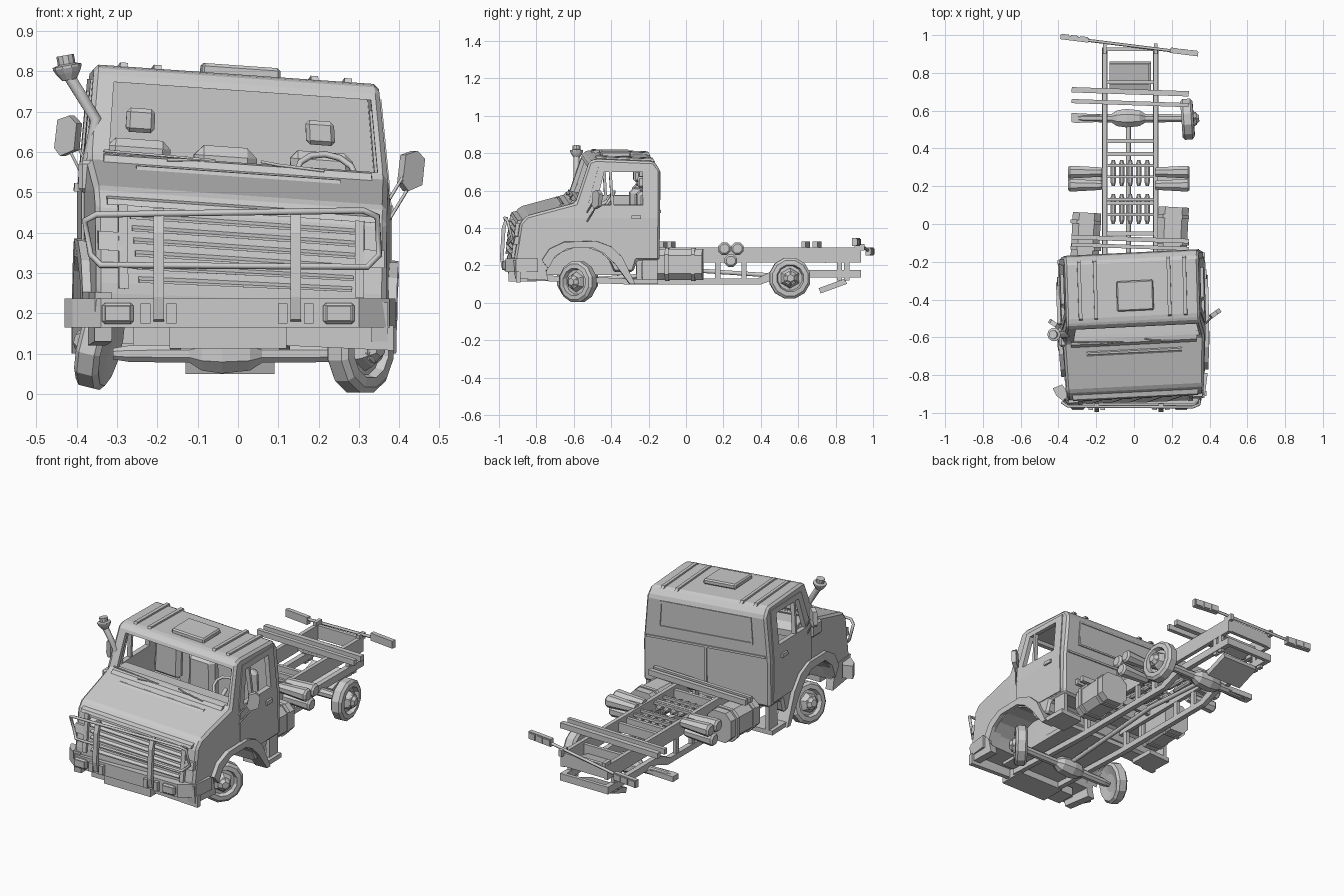
import bpy, bmesh, math
from mathutils import Matrix, Vector

if "Cube" in bpy.data.objects:
    bpy.data.objects.remove(bpy.data.objects["Cube"])


def lean(v):
    """Cab skew: narrower roof, slight yaw and a sag to one side."""
    x, y, z = v
    up = min(1, max(0, (z - .13) / .22))
    x *= 1 - .07 * max(0, (z - .48) / .3) - .05 * max(0, (-.6 - y) / .3)
    return Vector((x - .03 * (y + .65), y + .05 * x, z - .07 * x * up))


def make(name, bm, cab=False):
    bmesh.ops.recalc_face_normals(bm, faces=bm.faces)
    if cab:
        for v in bm.verts:
            v.co = lean(v.co)
    me = bpy.data.meshes.new(name)
    bm.to_mesh(me)
    bm.free()
    ob = bpy.data.objects.new(name, me)
    bpy.context.collection.objects.link(ob)
    return ob


def prism(name, pts, a, b, axis='x', cab=False, bev=0, rot=None):
    put = {'x': lambda p, t: (t, p[0], p[1]), 'y': lambda p, t: (p[0], t, p[1]),
           'z': lambda p, t: (p[0], p[1], t)}[axis]
    bm = bmesh.new()
    lo = [bm.verts.new(put(p, a)) for p in pts]
    hi = [bm.verts.new(put(p, b)) for p in pts]
    bm.faces.new(lo)
    bm.faces.new(hi)
    for i in range(len(pts)):
        j = (i + 1) % len(pts)
        bm.faces.new((lo[i], lo[j], hi[j], hi[i]))
    bmesh.ops.recalc_face_normals(bm, faces=bm.faces)
    if bev:
        bmesh.ops.bevel(bm, geom=bm.edges[:], offset=bev, segments=1, affect='EDGES', profile=.5)
    if rot:
        c = sum((v.co for v in bm.verts), Vector()) / len(bm.verts)
        bmesh.ops.rotate(bm, cent=c, verts=bm.verts, matrix=Matrix.Rotation(math.radians(rot[0]), 3, rot[1]))
    return make(name, bm, cab)


def box(name, x0, x1, y0, y1, z0, z1, **kw):
    return prism(name, [(x0, y0), (x1, y0), (x1, y1), (x0, y1)], z0, z1, 'z', **kw)


def lathe(name, prof, loc, n=12, axis='x', turn=0, camber=0):
    """Spin (radius, offset) pairs around an axis."""
    bm = bmesh.new()
    rings = [[bm.verts.new((o, r * math.cos(t), r * math.sin(t)))
              for t in [2 * math.pi * (k + .5) / n for k in range(n)]] for r, o in prof]
    for p, q in zip(rings, rings[1:]):
        for k in range(n):
            bm.faces.new((p[k], p[(k + 1) % n], q[(k + 1) % n], q[k]))
    bm.faces.new(rings[0])
    bm.faces.new(rings[-1])
    m = {'x': Matrix(), 'y': Matrix.Rotation(math.pi / 2, 4, 'Z'), 'z': Matrix.Rotation(-math.pi / 2, 4, 'Y')}[axis]
    bm.transform(Matrix.Translation(loc) @ Matrix.Rotation(math.radians(camber), 4, 'Y')
                 @ Matrix.Rotation(math.radians(turn), 4, 'Z') @ m)
    return make(name, bm)


def tube(name, pts, r, closed=False, cab=False):
    cu = bpy.data.curves.new(name, 'CURVE')
    cu.dimensions, cu.bevel_depth, cu.bevel_resolution, cu.use_fill_caps = '3D', r, 1, True
    sp = cu.splines.new('POLY')
    sp.points.add(len(pts) - 1)
    for p, c in zip(sp.points, pts):
        p.co = (*(lean(c) if cab else c), 1)
    sp.use_cyclic_u = closed
    tmp = bpy.data.objects.new(name + '_path', cu)
    bpy.context.collection.objects.link(tmp)
    me = bpy.data.meshes.new_from_object(tmp.evaluated_get(bpy.context.evaluated_depsgraph_get()))
    bpy.data.objects.remove(tmp)
    ob = bpy.data.objects.new(name, me)
    bpy.context.collection.objects.link(ob)


def carve(ob, cutters):
    """Cut the openings while square, then slice at the bend lines and skew."""
    for c in cutters:
        m = ob.modifiers.new('cut', 'BOOLEAN')
        m.operation, m.object, m.solver = 'DIFFERENCE', c, 'EXACT'
    bpy.context.view_layer.update()
    me = bpy.data.meshes.new_from_object(ob.evaluated_get(bpy.context.evaluated_depsgraph_get()))
    ob.modifiers.clear()
    bm = bmesh.new()
    bm.from_mesh(me)
    for co, no in (((0, 0, .35), (0, 0, 1)), ((0, 0, .48), (0, 0, 1)), ((0, -.6, 0), (0, 1, 0))):
        bmesh.ops.bisect_plane(bm, geom=bm.verts[:] + bm.edges[:] + bm.faces[:], dist=1e-5, plane_co=co, plane_no=no)
    bmesh.ops.triangulate(bm, faces=[f for f in bm.faces if len(f.verts) > 4])
    for v in bm.verts:
        v.co = lean(v.co)
    bm.to_mesh(me)
    bm.free()
    ob.data = me


# cab shell, hollowed, with open windows and wheel wells
body = prism('cab_body', [(-.16, .24), (-.155, .735), (-.19, .78), (-.5, .793), (-.535, .78), (-.61, .56),
             (-.87, .49), (-.905, .45), (-.935, .25), (-.93, .17), (-.3, .17), (-.28, .24)],
             -.38, .38, bev=.012)
cabin = prism('cut_cabin', [(-.18, .36), (-.18, .762), (-.515, .77), (-.582, .565), (-.5, .55), (-.5, .36)], -.358, .358)
shield = prism('cut_windscreen', [(-.75, .573), (-.4, .573), (-.4, .752), (-.75, .752)], -.325, .355)
window = prism('cut_window', [(-.5, .55), (-.455, .725), (-.25, .725), (-.25, .55)], -.6, .6)
wells = [lathe('cut_well', [(.19, .2 * s), (.19, .5 * s)], (0, -.58, .13), 16) for s in (-1, 1)]
carve(body, [cabin, shield, window] + wells)
for s in (-1, 1):
    side = 'right' if s > 0 else 'left'
    door = prism(side + '_door', [(-.54, .33), (-.54, .56), (-.485, .755), (-.2, .755), (-.19, .26), (-.36, .26),
                 (-.43, .33)], s * .374, s * .385)
    carve(door, [window])
    prism(side + '_window_post', [(-.42, .55), (-.43, .725), (-.415, .725), (-.405, .55)], s * .36, s * .384, cab=True)
    box(side + '_door_handle', *sorted((s * .384, s * .396)), -.31, -.26, .475, .495, cab=True)
    # wheel arch flare, skirt and step
    prism(side + '_arch_flare', [(-.79, .24), (-.75, .31), (-.67, .353), (-.5, .358), (-.42, .325), (-.36, .26), (-.29, .1),
          (-.32, .1), (-.4, .22), (-.46, .285), (-.52, .318), (-.65, .315), (-.72, .265), (-.755, .19)],
          s * .33, s * .402, cab=True)
    prism(side + '_front_skirt', [(-.93, .13), (-.94, .24), (-.78, .24), (-.755, .12)], s * .34, s * .385, cab=True)
    box(side + '_step', *sorted((s * .25, s * .39)), -.31, -.17, .10, .125, cab=True)
    box(side + '_step_hanger', *sorted((s * .35, s * .37)), -.25, -.17, .12, .25, cab=True)
    prism(side + '_corner_light', [(-.9, .335), (-.94, .335), (-.93, .38), (-.89, .38)], s * .31, s * .375, cab=True)
    # seat with headrest
    cx = -.24 if s < 0 else .225
    box(side + '_seat', cx - .08, cx + .08, -.4, -.24, .36, .43, cab=True, bev=.012)
    box(side + '_seat_back', cx - .08, cx + .08, -.275, -.22, .42, .615, cab=True, bev=.02)
    box(side + '_headrest', cx - .037, cx + .037, -.27, -.235, .632, .692, cab=True, bev=.01)
    tube(side + '_wiper', [(.02 + s * .2, -.63, .568), (.02 + s * .08, -.62, .575), (.03 + s * .2 - .17, -.61, .58)],
         .004, cab=True)
    # roof ribs
    for rx in (.21, .3):
        prism(side + '_roof_rib', [(-.5, .785), (-.49, .802), (-.19, .79), (-.18, .775)], s * rx - .01, s * rx + .01, cab=True)

box('middle_seat_back', -.1, .06, -.3, -.22, .36, .612, cab=True, bev=.025)
prism('dashboard', [(-.58, .5), (-.58, .566), (-.5, .563), (-.46, .535), (-.46, .5)], -.34, .34, cab=True)
tube('steering_wheel', [(.23 + .075 * math.cos(t), -.43 + .035 * math.sin(t), .56 + .05 * math.sin(t))
     for t in [k * math.pi / 6 for k in range(12)]], .008, True, cab=True)
tube('steering_column', [(.23, -.43, .56), (.23, -.5, .52)], .012, cab=True)
box('roof_hatch', -.09, .12, -.46, -.3, .785, .815, cab=True, bev=.007)
prism('windscreen_cowl', [(-.64, .55), (-.625, .57), (-.6, .574), (-.6, .555)], -.34, .34, cab=True)
prism('bonnet_ridge', [(-.69, .538), (-.68, .548), (-.67, .549), (-.66, .543)], -.26, .26, cab=True)
for x0, x1, z0, z1 in ((-.29, .29, .57, .58), (-.29, .29, .71, .72), (-.29, -.28, .58, .71),
                       (.28, .29, .58, .71), (-.36, .36, .505, .517), (-.006, .006, .26, .505)):
    box('rear_wall_rib', x0, x1, -.165, -.151, z0, z1, cab=True)

# grille slats and surround
for i in range(6):
    z = .265 + i * .03
    y = -.935 + (z - .25) * .15
    prism('grille_slat', [(y + .01, z + .018), (y - .014, z + .006), (y - .014, z), (y + .01, z)],
          -.27 - i * .004, .29 + i * .004, cab=True)
for x in (-.31, .31):
    prism('grille_side', [(-.93, .25), (-.95, .25), (-.925, .45), (-.9, .45)], x - .012, x + .012, cab=True)
prism('grille_top', [(-.9, .447), (-.922, .447), (-.915, .462), (-.89, .468)], -.35, .35, cab=True)

# bumper, headlights, underguard
prism('bumper', [(-.43, -.87), (-.41, -.91), (-.34, -.965), (.3, -.965), (.375, -.91), (.39, -.79), (.35, -.79),
      (.32, -.89), (-.35, -.89), (-.38, -.85)], .165, .237, 'z')
for x in (-.298, .25):
    box('headlight', x - .039, x + .039, -.98, -.95, .174, .226, bev=.007)
    box('headlight_lens', x - .03, x + .03, -.984, -.96, .182, .218)
box('underguard', -.17, .12, -.95, -.80, .113, .167)
box('underguard_side', -.26, -.17, -.93, -.82, .12, .167)
prism('lower_apron', [(.12, .12), (.385, .108), (.385, .17), (.12, .17)], -.91, -.885, 'y')
box('cab_underside', -.2, .2, -.85, -.3, .15, .175)

# bull bar
top = [(-.35, -.965, .445), (.31, -.97, .455), (.345, -.955, .44), (.35, -.93, .345), (.32, -.955, .315),
       (-.34, -.955, .32), (-.365, -.93, .345), (-.38, -.945, .43)]
tube('bull_bar_loop', top, .008, True)
for x in (-.197, .143):
    prism('bull_bar_upright', [(-.965, .18), (-.985, .185), (-.995, .24), (-.985, .40), (-.965, .46), (-.95, .46),
          (-.965, .395), (-.975, .24)], x - .013, x + .013)
    for d in (-.032, .032):
        box('bull_bar_foot', x + d - .012, x + d + .012, -.985, -.95, .175, .225)

# snorkel with cap
tube('snorkel_pipe', [(-.37, -.6, .50), (-.375, -.6, .56), (-.352, -.585, .68), (-.395, -.585, .75), (-.42, -.585, .79)], .016)
box('snorkel_base', -.395, -.34, -.65, -.56, .50, .58, bev=.01)
lathe('snorkel_cap', [(.018, -.03), (.03, -.012), (.036, 0), (.036, .006), (.022, .01), (.022, .032)], (-.423, -.585, .808),
      10, 'z', camber=-10)
# mirrors
for s, c in ((-1, (-.42, -.53, .64)), (1, (.43, -.475, .553))):
    prism('mirror', [(c[0] - .035, c[2] - .03), (c[0] - .017, c[2] - .05), (c[0] + .025, c[2] - .035), (c[0] + .033, c[2] + .03),
          (c[0] + .01, c[2] + .05), (c[0] - .025, c[2] + .04)], c[1] - .012, c[1] + .012, 'y', rot=(35 * s, 'Z'))
    for d in (-.03, .02):
        tube('mirror_arm', [(s * .375, -.53, c[2] - .09 + d), (c[0], c[1], c[2] + d)], .004)

# chassis: upper rails and cranked lower rails
for x in (-.155, .115):
    box('frame_rail', x - .011, x + .011, -.3, .935, .215, .297)
    prism('lower_rail', [(-.85, .12), (-.85, .15), (-.3, .13), (.38, .13), (.47, .175), (.935, .175), (.935, .135),
          (.5, .135), (.4, .098), (-.3, .098)], x - .014, x + .014)
    for y in (-.25, .17, .31, .82, .86):
        box('rail_hanger', x - .01, x + .01, y - .014, y + .014, .12, .22)
for y, z0, z1 in ((.925, .22, .295), (.75, .22, .28), (.44, .23, .28), (.37, .24, .28), (.11, .24, .28), (-.05, .23, .28), (.925, .135, .175)):
    box('cross_member', -.155, .115, y - .01, y + .01, z0, z1)
for y, w in ((.70, .014), (.64, .011), (-.08, .012), (-.12, .01)):
    box('body_bearer', -.33, .29, y - w, y + w, .297, .328, rot=(-2, 'Z'))
box('rear_plate', -.13, .08, .74, .85, .225, .24, rot=(12, 'X'))
box('rear_underbox', -.13, .09, .71, .86, .075, .105, rot=(20, 'X'))
# pipe bundles between the rails
for y0, y1 in ((0, .16), (.2, .34)):
    for i in range(5):
        lathe('pipe', [(.008, y0), (.015, y0 + .02), (.015, y1 - .02), (.008, y1)], (-.11 + i * .045, 0, .255), 8, 'y')
    for y in (y0 + .05, y1 - .03):
        box('pipe_clamp', -.15, .11, y - .007, y + .007, .265, .28)

# fuel tank and battery box with straps
for name, x0, x1, y0, y1 in (('fuel_tank', .125, .285, -.15, .09), ('battery_box', -.33, -.18, -.18, .06)):
    def octa(g, c=.035):
        a, b, l, h = x0 - g, x1 + g, .122 - g, .288 + g
        return [(a + c, l), (b - c, l), (b, l + c), (b, h - c), (b - c, h), (a + c, h), (a, h - c), (a, l + c)]
    prism(name, octa(0), y0, y1, 'y', rot=(-3, 'Z'))
    for y in (y0 + .05, y1 - .05):
        prism(name + '_strap', octa(.006), y - .01, y + .01, 'y', rot=(-3, 'Z'))
# air cylinders
for s, c in ((-1, -.26), (1, .205)):
    for y, z in ((.205, .29), (.275, .29), (.24, .225)):
        lathe('air_cylinder', [(.024, -.09 * s), (.027, -.08 * s), (.036, .07 * s), (.036, .08 * s), (.026, .09 * s)], (c, y, z), 8)

# axles with differentials
for y, z in ((-.58, .10), (.56, .13)):
    lathe('axle', [(.015, -.3), (.022, -.26), (.024, -.11), (.045, -.08), (.053, -.03), (.045, .04), (.024, .07), (.022, .3)], (-.01, y, z), 8)
prism('axle_stub', [(-.33, .54), (-.31, .535), (-.18, .54), (-.18, .58), (-.33, .588)], .115, .145, 'z')
tube('drive_shaft', [(-.03, -.58, .12), (-.03, .1, .17), (-.03, .56, .14)], .013)
# wheels: two steered at the front, one at the rear
tyre = [(.02, .05), (.036, .045), (.04, .012), (.066, .01), (.074, .032), (.098, .03), (.112, .018), (.112, -.022), (.098, -.034), (.05, -.02)]
for name, loc, flip, turn, camber in (('front_right_wheel', (.305, -.58, .112), 1, -36, 0),
                                      ('front_left_wheel', (-.345, -.58, .122), -1, -14, 14),
                                      ('rear_right_wheel', (.285, .555, .132), 1, 4, 0)):
    lathe(name, [(r, o * flip) for r, o in tyre], loc, 12, turn=turn, camber=camber)
    lathe(name + '_hub', [(.055, .01 * flip), (.045, .033 * flip), (.02, .06 * flip)], loc, 6, turn=turn, camber=camber)

# rear light bar, knocked askew
at = lambda x: .945 - .125 * (x + .025)
hi = lambda x: .300 + .085 * (x + .025)
tube('light_bar', [(-.38, at(-.38), hi(-.38)), (.33, at(.33), hi(.33))], .008)
for x in (-.315, .265):
    box('tail_light', x - .075, x + .075, at(x) - .012, at(x) + .012, hi(x) - .021, hi(x) + .021, rot=(-7, 'Z'))
    for d in (-.05, 0, .05):
        box('tail_light_lens', x + d - .02, x + d + .02, at(x + d) + .008, at(x + d) + .017, hi(x) - .016, hi(x) + .016, rot=(-7, 'Z'))
for x in (-.155, .115):
    box('light_bar_bracket', x - .01, x + .01, .9, .955, .28, .315)

for ob in [cabin, shield, window] + wells:
    bpy.data.objects.remove(ob)
